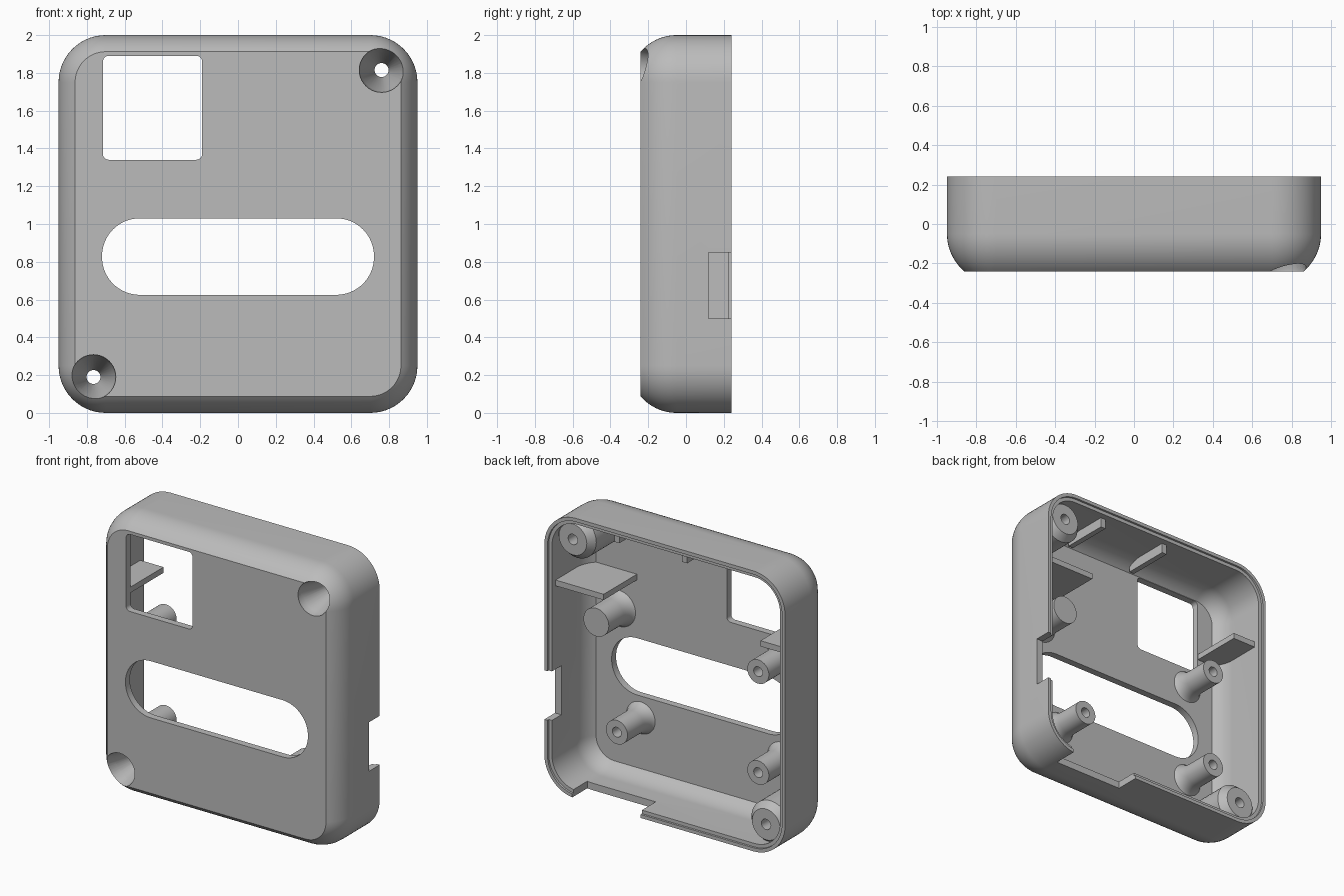
import bpy, bmesh, math

if "Cube" in bpy.data.objects:
    bpy.data.objects.remove(bpy.data.objects["Cube"], do_unlink=True)

grey = bpy.data.materials.new("plain grey")
grey.use_nodes = True
colour = (0.5, 0.5, 0.5, 1)
grey.diffuse_color = colour
grey.node_tree.nodes["Principled BSDF"].inputs["Base Color"].default_value = colour

HALF_W, MID_Z, FRONT, BACK = 0.95, 1.0, -0.24, 0.24
ROUND, ROUND_Y = 0.25, -0.05      # edge radius and where the front rounding starts


def finish(bm, name):
    bmesh.ops.recalc_face_normals(bm, faces=bm.faces)
    mesh = bpy.data.meshes.new(name)
    bm.to_mesh(mesh)
    bm.free()
    mesh.materials.append(grey)
    ob = bpy.data.objects.new(name, mesh)
    bpy.context.collection.objects.link(ob)
    return ob


def rounded_rect(x0, x1, z0, z1, r, steps=14):
    pts = []
    for i, (cx, cz) in enumerate([(x1 - r, z1 - r), (x0 + r, z1 - r), (x0 + r, z0 + r), (x1 - r, z0 + r)]):
        for k in range(steps + 1):
            a = math.pi / 2 * (i + k / steps)
            pts.append((cx + r * math.cos(a), cz + r * math.sin(a)))
    return pts


def loft(name, loops, closed=False):
    """Skin a list of (outline, y) loops; cap both ends."""
    bm = bmesh.new()
    rings = [[bm.verts.new((x, y, z)) for x, z in pts] for pts, y in loops]
    n = len(rings[0])
    for a, b in zip(rings, rings[1:]):
        for i in range(n):
            j = (i + 1) % n
            bm.faces.new((a[i], a[j], b[j], b[i]))
    bm.faces.new(rings[0])
    bm.faces.new(rings[-1])
    return finish(bm, name)


def lathe(name, x, z, profile, steps=40):
    """Turn (radius, y) points about an axis running front to back."""
    angles = [2 * math.pi * k / steps for k in range(steps)]
    return loft(name, [([(x + r * math.cos(a), z + r * math.sin(a)) for a in angles], y)
                       for r, y in profile])


def box(name, x0, x1, y0, y1, z0, z1):
    return loft(name, [([(x0, z0), (x1, z0), (x1, z1), (x0, z1)], y) for y in (y0, y1)])


def boolean(ob, tool, operation="DIFFERENCE"):
    mod = ob.modifiers.new("cut", "BOOLEAN")
    mod.object, mod.operation, mod.solver = tool, operation, "EXACT"
    bpy.context.view_layer.objects.active = ob
    bpy.ops.object.modifier_apply(modifier=mod.name)


def drop(*tools):
    for t in tools:
        bpy.data.objects.remove(t, do_unlink=True)


def outline(inset):
    return rounded_rect(-HALF_W + inset, HALF_W - inset, inset, 2 * MID_Z - inset, ROUND - inset)


def skin(offset, back, steps=10):
    """Loops of the rounded body, offset inward, from front to back."""
    r = ROUND - offset
    depth = ROUND_Y - (FRONT + offset)
    top = math.asin(depth / r)
    loops = []
    for k in range(steps + 1):
        a = top * (1 - k / steps)
        loops.append((outline(ROUND - r * math.cos(a)), ROUND_Y - r * math.sin(a)))
    return loops + [(outline(offset), back)]


# Hollow shell with a stepped rim
WALL = 0.05
rim = [(outline(0.025), BACK), (outline(0.025), 0.225)]
shell = loft("shell", skin(0, BACK) + rim + skin(WALL, 0.225)[::-1])

# Display window, long slot, and cable notches in the left and bottom walls
cutters = [
    loft("window_cutter", [(rounded_rect(-0.715, -0.19, 1.34, 1.89, 0.03, 6), y) for y in (-0.4, -0.1)]),
    loft("slot_cutter", [(rounded_rect(-0.72, 0.72, 0.625, 1.03, 0.2, 20), y) for y in (-0.4, -0.1)]),
    box("side_notch_cutter", 0.8, 1.1, 0.12, 0.4, 0.5, 0.85),
    box("bottom_notch_cutter", 0.19, 0.73, 0.07, 0.4, -0.1, 0.12),
]
for c in cutters:
    boolean(shell, c)
drop(*cutters)

parts = [shell]

# Screw bosses with deep countersunk holes, at two opposite corners
for side, x, z in (("left", 0.76, 1.815), ("right", -0.765, 0.19)):
    boss = lathe(side + "_screw_boss", x, z, [(0.15, -0.3), (0.15, 0.14), (0.11, 0.19)])
    limit = loft("limit", skin(0.01, BACK))
    boolean(boss, limit, "INTERSECT")
    sink = lathe("sink", x, z, [(0.118, -0.35), (0.118, -0.23), (0.037, 0.06), (0.037, 0.35)])
    boolean(boss, sink)
    boolean(shell, sink)
    drop(limit, sink)
    parts.append(boss)

# Mounting posts with flared feet
FLOOR = FRONT + WALL


def post(name, x, z, r, tip, hole):
    flare = 0.05
    profile = [(r + flare * (1 - math.sin(a)), FLOOR - 0.01 + 2 * flare * (1 - math.cos(a)))
               for a in [math.pi / 2 * k / 8 for k in range(9)]]
    profile.append((r, tip))
    if hole:
        profile += [(hole, tip), (hole, tip - 0.2)]
    parts.append(lathe(name, x, z, profile))


post("upper_right_post", -0.625, 1.2, 0.085, 0.08, 0.035)
post("lower_right_post", -0.625, 0.48, 0.085, 0.08, 0.035)
post("lower_left_post", 0.49, 0.47, 0.085, 0.08, 0.035)
post("upper_left_post", 0.66, 1.205, 0.1, 0.07, 0)

# Shelves on the side walls and ribs under the top wall
parts += [
    box("left_shelf", 0.52, 0.92, FLOOR - 0.01, 0.185, 1.445, 1.486),
    box("right_shelf", -0.92, -0.717, FLOOR - 0.01, 0.185, 1.445, 1.486),
]
for name, x in (("left_rib", 0.42), ("middle_rib", -0.115)):
    parts.append(box(name, x - 0.02, x + 0.02, FLOOR + 0.03, 0.18, 1.88, 1.97))

# Shelves would poke through the rounded front edge, so trim them to the body
for ob in parts[-4:]:
    limit = loft("limit", skin(0.02, BACK))
    boolean(ob, limit, "INTERSECT")
    drop(limit)

for ob in parts:
    bpy.ops.object.select_all(action="DESELECT")
    ob.select_set(True)
    bpy.context.view_layer.objects.active = ob
    bpy.ops.object.shade_smooth_by_angle(angle=math.radians(30))
